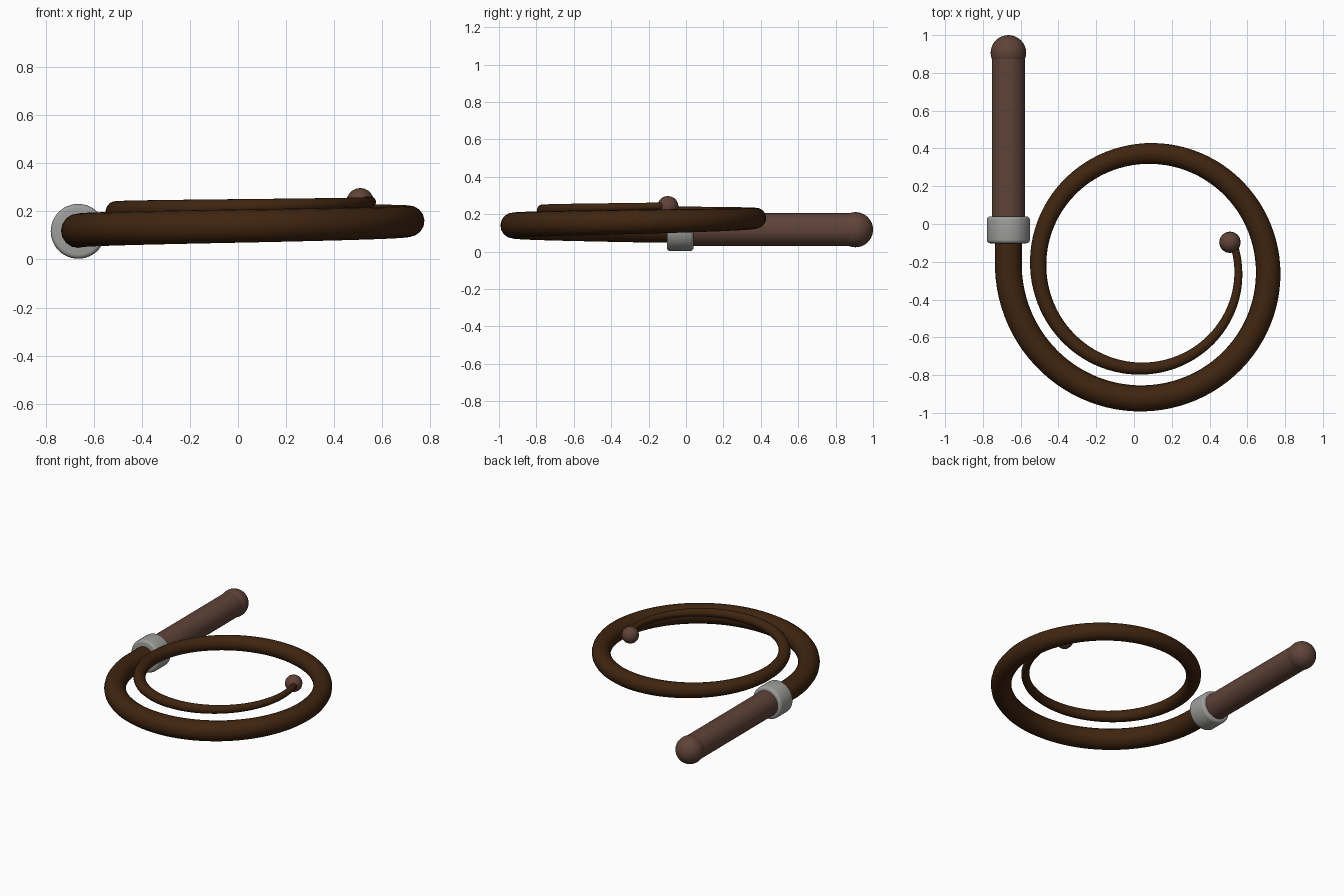
import bpy, math

if "Cube" in bpy.data.objects:
    bpy.data.objects.remove(bpy.data.objects["Cube"])

AXIS_X, AXIS_Z = -0.665, 0.117


def material(name, rgb):
    m = bpy.data.materials.new(name)
    m.diffuse_color = (*rgb, 1)
    m.use_nodes = True
    m.node_tree.nodes["Principled BSDF"].inputs["Base Color"].default_value = m.diffuse_color
    return m


dark_leather = material("dark leather", (0.05, 0.018, 0.005))
brown_leather = material("brown leather", (0.115, 0.056, 0.040))
grey_metal = material("grey metal", (0.34, 0.34, 0.33))


def finish(name, mat, angle=40):
    ob = bpy.context.object
    ob.name = name
    ob.data.materials.clear()
    ob.data.materials.append(mat)
    bpy.ops.object.shade_smooth_by_angle(angle=math.radians(angle))
    return ob


def rod(name, mat, radius, y0, y1, bevel=0.0):
    """Cylinder lying along y on the handle axis."""
    bpy.ops.mesh.primitive_cylinder_add(
        vertices=48, radius=radius, depth=y1 - y0,
        location=(AXIS_X, (y0 + y1) / 2, AXIS_Z), rotation=(math.pi / 2, 0, 0))
    ob = bpy.context.object
    if bevel:
        b = ob.modifiers.new("rounded rim", 'BEVEL')
        b.width, b.segments = bevel, 4
        bpy.ops.object.modifier_apply(modifier=b.name)
    return finish(name, mat)


def ball(name, mat, radius, loc, seg, rings):
    bpy.ops.mesh.primitive_uv_sphere_add(segments=seg, ring_count=rings,
                                         radius=radius, location=loc)
    return finish(name, mat, 60)


# Handle, pommel and metal collar
rod("handle", brown_leather, 0.088, -0.03, 0.905)
ball("pommel", brown_leather, 0.094, (AXIS_X, 0.906, AXIS_Z), 32, 20)
rod("collar", grey_metal, 0.114, -0.102, 0.04, 0.018)

# Coiled lash: straight lead-in, then an inward spiral that rises and tapers
CX, CY = 0.062, -0.2355
TAPER = [0.071, 0.069, 0.065, 0.055, 0.043, 0.032, 0.021, 0.017]  # per quarter turn


def taper(q):
    i = min(int(q), len(TAPER) - 2)
    return TAPER[i] + (TAPER[i + 1] - TAPER[i]) * (q - i)


points = [(AXIS_X, y, AXIS_Z + 0.002, 0.071) for y in (-0.05, -0.12, -0.19)]
N, END = 150, 6.17
for i in range(N + 1):
    q = END * i / N
    a = math.pi + q * math.pi / 2
    r = 0.727 - 0.0395 * q
    points.append((CX + r * math.cos(a), CY + r * math.sin(a), 0.12 + 0.02 * q, taper(q)))
points.append((0.512, -0.1, 0.242, 0.017))

curve = bpy.data.curves.new("lash", 'CURVE')
curve.dimensions = '3D'
curve.bevel_depth = 1.0
curve.bevel_resolution = 6
curve.use_fill_caps = True
spline = curve.splines.new('POLY')
spline.points.add(len(points) - 1)
for p, (x, y, z, r) in zip(spline.points, points):
    p.co = (x, y, z, 1)
    p.radius = r
lash = bpy.data.objects.new("lash", curve)
bpy.context.collection.objects.link(lash)
bpy.ops.object.select_all(action='DESELECT')
lash.select_set(True)
bpy.context.view_layer.objects.active = lash
bpy.ops.object.convert(target='MESH')
finish("lash", dark_leather, 60)

# Knot at the tip
ball("tip_knot", brown_leather, 0.057, (0.508, -0.097, 0.24), 16, 10)
